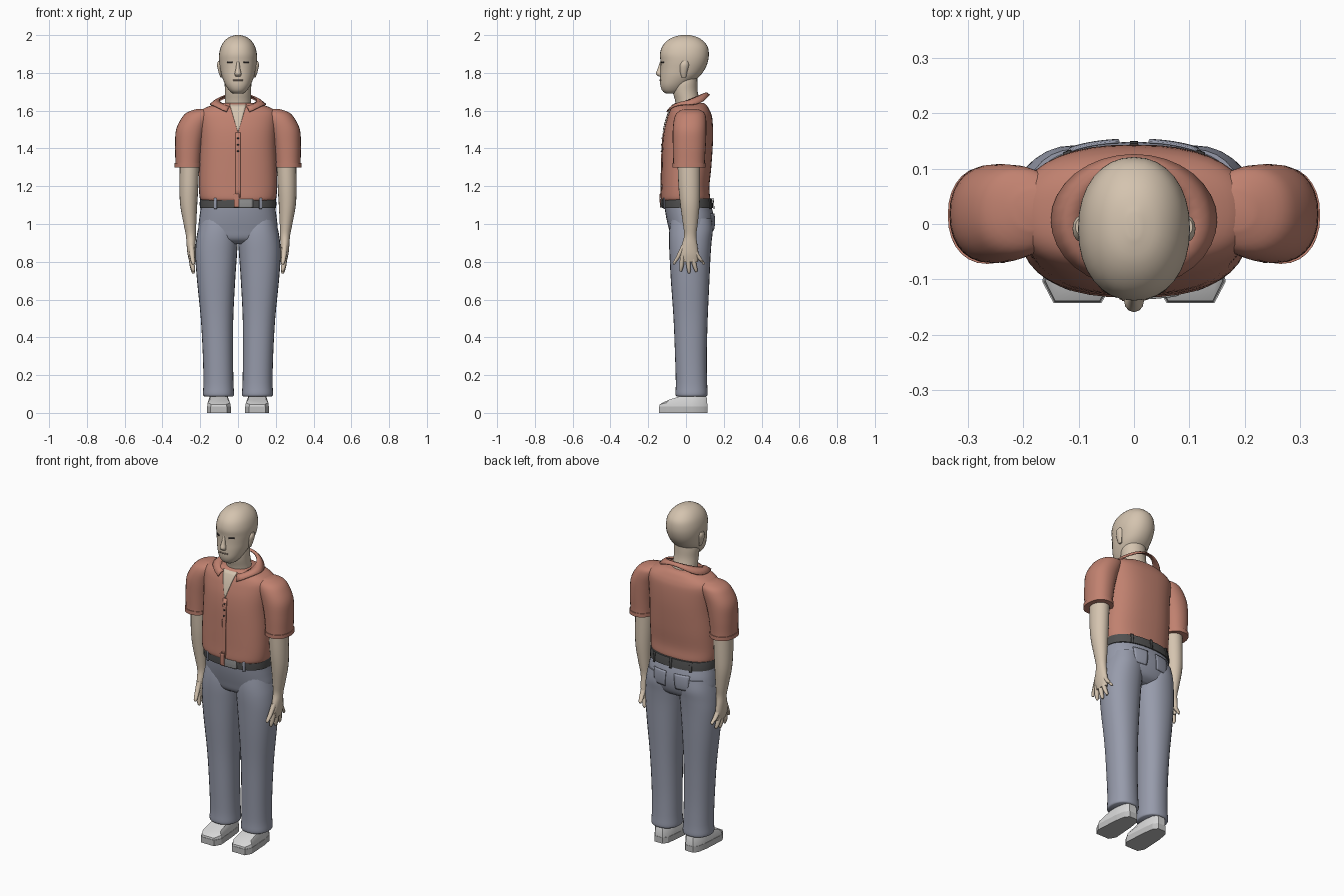
import bpy, bmesh, math

if "Cube" in bpy.data.objects:
    bpy.data.objects.remove(bpy.data.objects["Cube"])

def material(name, r, g, b):
    m = bpy.data.materials.new(name)
    m.diffuse_color = (r, g, b, 1)
    m.use_nodes = True
    m.node_tree.nodes["Principled BSDF"].inputs["Base Color"].default_value = m.diffuse_color
    return m

SKIN = material("skin", 0.66, 0.55, 0.43)
LIP = material("lip", 0.38, 0.29, 0.23)
SHIRT = material("shirt_red", 0.53, 0.22, 0.16)
TROUSER = material("trouser_grey_blue", 0.31, 0.33, 0.41)
BELT = material("belt_grey", 0.08, 0.08, 0.08)
BUCKLE = material("buckle_grey", 0.30, 0.30, 0.30)
SHOE = material("shoe_white", 0.68, 0.68, 0.68)
SOLE = material("sole_grey", 0.52, 0.52, 0.52)
DARK = material("dark_detail", 0.04, 0.035, 0.035)

def finish(name, verts, faces, mat, thick=0, angle=45):
    bm = bmesh.new()
    vs = [bm.verts.new(v) for v in verts]
    for f in faces:
        bm.faces.new([vs[i] for i in f])
    bmesh.ops.recalc_face_normals(bm, faces=bm.faces)
    me = bpy.data.meshes.new(name)
    bm.to_mesh(me)
    bm.free()
    me.materials.append(mat)
    ob = bpy.data.objects.new(name, me)
    bpy.context.collection.objects.link(ob)
    bpy.ops.object.select_all(action='DESELECT')
    bpy.context.view_layer.objects.active = ob
    ob.select_set(True)
    bpy.ops.object.shade_smooth_by_angle(angle=math.radians(angle))
    if thick:
        mod = ob.modifiers.new("thickness", 'SOLIDIFY')
        mod.thickness = thick
        mod.offset = 0
    return ob

def smooth_rings(rings, steps=4):
    """Catmull-Rom between rings given as (z, x0, x1, y0, y1)."""
    out = []
    for i in range(len(rings) - 1):
        p = [rings[max(i - 1, 0)], rings[i], rings[i + 1], rings[min(i + 2, len(rings) - 1)]]
        for k in range(steps):
            t = k / steps
            out.append([0.5 * (2 * b + (c - a) * t + (2*a - 5*b + 4*c - d) * t**2
                               + (3*b - a - 3*c + d) * t**3) for a, b, c, d in zip(*p)])
    return out + [list(rings[-1])]

def bridge(count, n):
    return [(i*n + j, i*n + (j+1) % n, (i+1)*n + (j+1) % n, (i+1)*n + j)
            for i in range(count - 1) for j in range(n)]

def loft(name, rings, mat, power=2.0, n=28, side=1, steps=4):
    """Closed body through superellipse rings; returns the dense rings."""
    dense = smooth_rings(rings, steps)
    verts = []
    for z, x0, x1, y0, y1 in dense:
        for j in range(n):
            a = 2 * math.pi * j / n
            c, s = math.cos(a), math.sin(a)
            ex = math.copysign(abs(c) ** (2 / power), c)
            ey = math.copysign(abs(s) ** (2 / power), s)
            verts.append((side * ((x0 + x1) / 2 + ex * (x1 - x0) / 2),
                          (y0 + y1) / 2 + ey * (y1 - y0) / 2, z))
    m = len(dense)
    faces = bridge(m, n) + [tuple(range(n)), tuple(range((m-1)*n, m*n))]
    finish(name, verts, faces, mat)
    return dense, power

def surface_y(body, x, z, facing):
    dense, p = body
    for a, b in zip(dense, dense[1:]):
        if a[0] <= z <= b[0]:
            t = (z - a[0]) / max(b[0] - a[0], 1e-6)
            r = [u + (v - u) * t for u, v in zip(a, b)]
            break
    else:
        r = dense[0] if z < dense[0][0] else dense[-1]
    e = min(abs(x - (r[1]+r[2]) / 2) / ((r[2]-r[1]) / 2), 0.999)
    return (r[3]+r[4]) / 2 + facing * (r[4]-r[3]) / 2 * (1 - e**p) ** (1/p)

def patch(name, body, lo, hi, z0, z1, mat, facing=-1, lift=0.004, rows=8, cols=6):
    """Thin plate hugging a body; lo and hi give x bounds for t in 0..1."""
    verts = []
    for i in range(rows + 1):
        t = i / rows
        z = z0 + (z1 - z0) * t
        for j in range(cols + 1):
            x = lo(t) + (hi(t) - lo(t)) * j / cols
            verts.append((x, surface_y(body, x, z, facing) + facing * lift, z))
    w = cols + 1
    faces = [(i*w + j, i*w + j+1, (i+1)*w + j+1, (i+1)*w + j) for i in range(rows) for j in range(cols)]
    finish(name, verts, faces, mat, thick=0.004)

def strip(name, body, x0, x1, z0, z1, mat, **kw):
    patch(name, body, lambda t: x0, lambda t: x1, z0, z1, mat, **kw)

def sym(*rows):
    return [(z, -w, w, y0, y1) for z, w, y0, y1 in rows]

# Head and neck
loft("neck", sym((1.55, .075, -.05, .085), (1.64, .07, -.055, .075), (1.70, .069, -.07, .062),
                 (1.75, .07, -.07, .06), (1.80, .06, -.05, .06)), SKIN)
head = loft("head", sym((1.69, .025, -.105, -.05), (1.705, .045, -.125, -.02), (1.735, .066, -.136, .015),
                        (1.78, .085, -.137, .07), (1.82, .094, -.135, .10), (1.86, .10, -.135, .116),
                        (1.90, .10, -.138, .121), (1.94, .09, -.126, .114), (1.97, .071, -.10, .09),
                        (1.99, .045, -.066, .058), (2.0, .012, -.025, .02)), SKIN, 2.15, 32)
loft("nose", sym((1.78, .012, -.143, -.12), (1.795, .018, -.159, -.12), (1.82, .012, -.151, -.12),
                 (1.86, .007, -.137, -.12)), SKIN, n=12)
strip("mouth", head, -.026, .026, 1.758, 1.764, LIP, lift=.001, rows=2)
for s, tag in ((1, "left"), (-1, "right")):
    strip(tag + "_eye", head, s * .044 - .014, s * .044 + .014, 1.853, 1.861, DARK, lift=.001, rows=2)
    loft(tag + "_ear", [(1.775, .082, .092, -.022, 0), (1.80, .08, .102, -.03, .005),
                        (1.84, .082, .111, -.032, .015), (1.862, .085, .106, -.02, .01)], SKIN, n=12, side=s)

# Shirt body with open neck, placket and buttons
torso = loft("shirt_body", sym((1.125, .193, -.128, .122), (1.14, .203, -.133, .127), (1.20, .207, -.131, .124),
                               (1.30, .206, -.129, .134), (1.42, .202, -.125, .142), (1.50, .205, -.116, .143),
                               (1.56, .21, -.101, .139), (1.59, .205, -.09, .131), (1.612, .18, -.08, .12),
                               (1.63, .135, -.07, .108), (1.64, .10, -.058, .095)), SHIRT, 2.5, 40)
patch("open_neck", torso, lambda t: -.002 - .042 * t, lambda t: .002 + .042 * t, 1.49, 1.632, SKIN)
strip("placket", torso, -.012, .012, 1.14, 1.485, SHIRT, lift=.002)
for i in range(3):
    strip("button", torso, -.004, .004, 1.38 + i * .035, 1.388 + i * .035, DARK, lift=.005, rows=2)

# Folded collar running round the neck, open at the front
n, verts = 28, []
for level in range(3):
    f = level / 2
    for j in range(n + 1):
        a = math.radians(24 + 312 * j / n)
        front = math.cos(a)
        rx, ry = .098 + .05 * f, .084 + .034 * f
        z_in, z_out = 1.655 - .035 * front, 1.632 - .05 * front ** 3
        verts.append((rx * math.sin(a), .012 - .006 * f - ry * front,
                      z_in + (z_out - z_in) * f + (.008 if level == 1 else 0)))
w = n + 1
finish("collar", verts, [(i*w + j, i*w + j+1, (i+1)*w + j+1, (i+1)*w + j)
                         for i in range(2) for j in range(n)], SHIRT, thick=.007, angle=60)

# Trousers: hips, belt, flap and loops
hips = loft("hips", sym((.895, .12, -.04, .09), (.92, .185, -.075, .125), (.97, .209, -.09, .144),
                        (1.03, .205, -.104, .148), (1.08, .198, -.112, .138), (1.12, .193, -.115, .125)),
            TROUSER, 2.3, 36)
belt = loft("belt", sym((1.085, .202, -.127, .143), (1.11, .203, -.129, .142), (1.135, .201, -.129, .138)),
            BELT, 2.4, 36, steps=1)
strip("belt_buckle", belt, .0, .08, 1.087, 1.133, BUCKLE, lift=.005)
strip("shirt_tail", belt, -.022, .006, 1.088, 1.16, SHIRT, lift=.008)
for x, f in ((-.12, -1), (.12, -1), (-.12, 1), (0, 1), (.12, 1)):
    strip("belt_loop", belt, x - .007, x + .007, 1.08, 1.137, TROUSER if f < 0 else BELT, facing=f, lift=.005)

for s, tag in ((1, "left"), (-1, "right")):
    # Back pockets, legs
    patch(tag + "_back_pocket", hips, lambda t: s * .072 - .038 - .008 * t, lambda t: s * .072 + .038 + .008 * t,
          .965, 1.055, TROUSER, facing=1)
    loft(tag + "_trouser_leg", [(.088, .026, .18, -.05, .108), (.10, .021, .186, -.056, .115),
                                (.16, .024, .183, -.054, .112), (.30, .026, .186, -.058, .110),
                                (.50, .025, .197, -.066, .115), (.70, .015, .217, -.080, .124),
                                (.83, .006, .226, -.087, .130), (.91, .001, .222, -.090, .136),
                                (.97, .002, .212, -.088, .142), (1.03, .012, .198, -.08, .135)],
         TROUSER, 2.2, 28, s)
    # Sleeve with turned cuff
    loft(tag + "_sleeve", [(1.30, .196, .332, -.068, .10), (1.34, .194, .332, -.068, .10),
                           (1.42, .185, .333, -.07, .105), (1.50, .165, .328, -.07, .108),
                           (1.56, .14, .299, -.062, .106), (1.592, .13, .268, -.045, .095),
                           (1.61, .14, .215, -.01, .06)], SHIRT, 2.2, 28, s)
    loft(tag + "_sleeve_cuff", [(1.30, .193, .336, -.072, .104), (1.322, .192, .336, -.072, .104)],
         SHIRT, 2.2, 28, s, 1)
    # Bare arm and palm
    loft(tag + "_arm", [(1.33, .205, .308, -.045, .075), (1.20, .21, .31, -.040, .075),
                        (1.10, .216, .306, -.030, .072), (1.0, .221, .288, -.016, .062),
                        (.94, .223, .276, -.010, .055), (.89, .224, .272, -.022, .060),
                        (.84, .224, .267, -.032, .066), (.80, .226, .258, -.025, .062)], SKIN, n=20, side=s)
    # Thumb and fingers: root y, root z, tip y, tip z
    for k, (ya, za, yb, zb) in enumerate(((-.012, .885, -.062, .785), (-.018, .83, -.027, .748),
                                          (.010, .83, .016, .738), (.034, .83, .053, .745),
                                          (.045, .86, .092, .785))):
        ym, zm = ya + (yb - ya) * .6, za + (zb - za) * .6
        loft(f"{tag}_finger_{k}", [(za, .232, .262, ya - .014, ya + .014), (zm, .229, .255, ym - .012, ym + .012),
                                   (zb + .01, .227, .247, yb - .009, yb + .009),
                                   (zb, .232, .242, yb - .004, yb + .004)], SKIN, n=10, side=s, steps=2)
    # Angular shoe on a flat sole
    outline = [(-.042, -.143), (.044, -.143), (.064, -.105), (.056, .03), (.045, .09), (.025, .115),
               (-.025, .115), (-.045, .09), (-.054, .03), (-.064, -.105)]
    m = len(outline)
    def layer(sx, sy, low, high):
        return [(s * (.101 + x * sx), -.005 + (y + .005) * sy,
                 low + (high - low) * min(max((y + .143) / .13, 0), 1)) for x, y in outline]
    caps = [tuple(range(m)), tuple(range(m, 2 * m))]
    finish(tag + "_shoe_sole", layer(1, 1, 0, 0) + layer(1, 1, .035, .035), bridge(2, m) + caps, SOLE, angle=30)
    finish(tag + "_shoe_upper", layer(.97, .985, .033, .035) + layer(.93, .97, .045, .075)
           + layer(.75, .85, .055, .105), bridge(3, m) + [tuple(range(m)), tuple(range(2*m, 3*m))], SHOE, angle=30)
